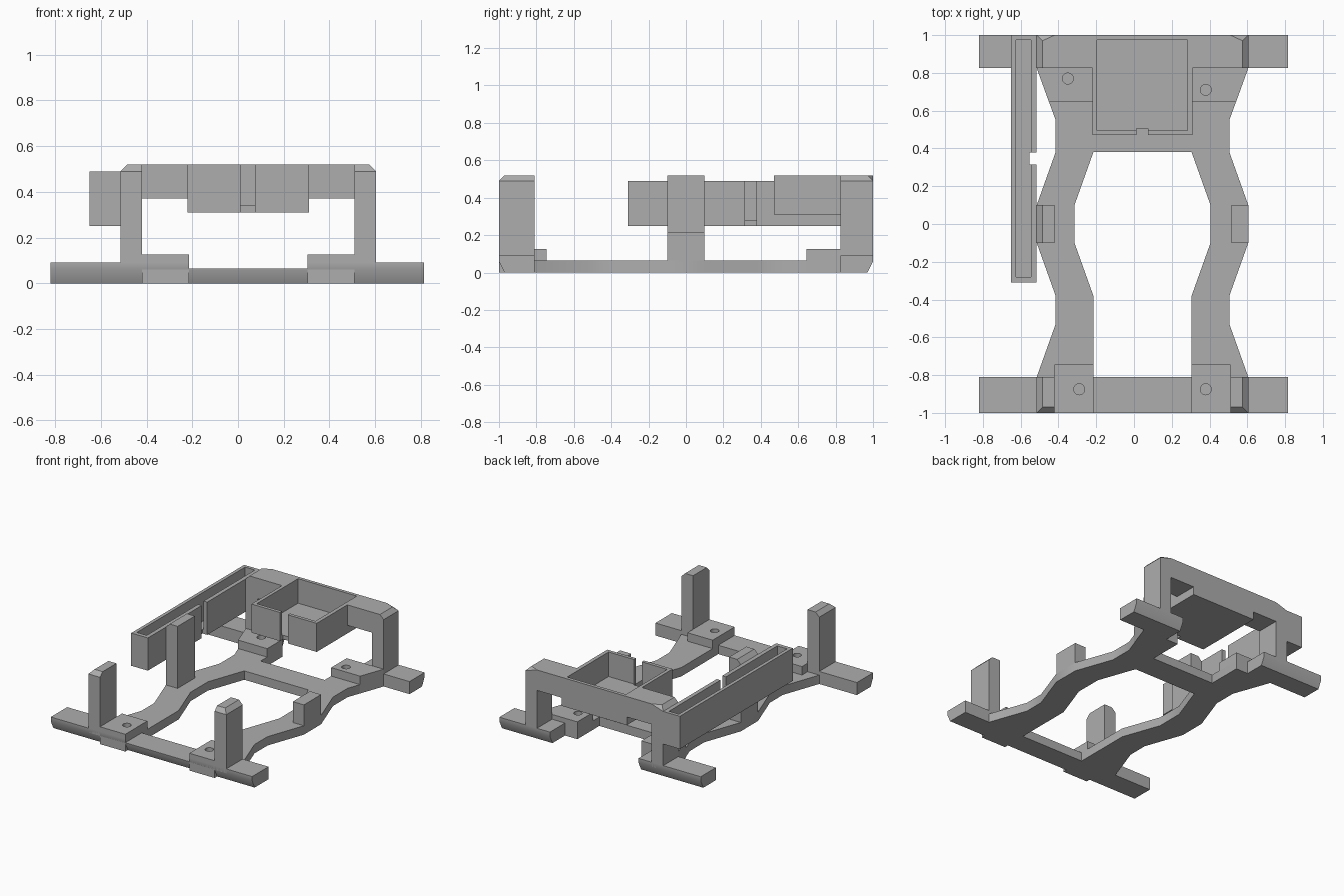
import bpy, bmesh, math

cube = bpy.data.objects.get("Cube")
if cube:
    bpy.data.objects.remove(cube, do_unlink=True)

grey = bpy.data.materials.new("mid grey")
grey.use_nodes = True
colour = (0.42, 0.42, 0.42, 1)
grey.diffuse_color = colour
grey.node_tree.nodes["Principled BSDF"].inputs["Base Color"].default_value = colour

MID = 0.045                      # symmetry line of the frame
SIDES = (("right", lambda x: x), ("left", lambda x: 2 * MID - x))


def finish(name, bm):
    bmesh.ops.recalc_face_normals(bm, faces=bm.faces)
    mesh = bpy.data.meshes.new(name)
    bm.to_mesh(mesh)
    bm.free()
    mesh.materials.append(grey)
    obj = bpy.data.objects.new(name, mesh)
    bpy.context.collection.objects.link(obj)
    return obj


def hull(name, points):
    """Convex solid around the points."""
    bm = bmesh.new()
    verts = [bm.verts.new(p) for p in points]
    bmesh.ops.convex_hull(bm, input=verts)
    bmesh.ops.dissolve_limit(bm, angle_limit=0.01, verts=bm.verts, edges=bm.edges)
    return finish(name, bm)


def rect(x0, x1, y0, y1, z):
    return [(x, y, z) for x in (x0, x1) for y in (y0, y1)]


def box(name, x0, x1, y0, y1, z0, z1):
    return hull(name, rect(x0, x1, y0, y1, z0) + rect(x0, x1, y0, y1, z1))


def slab(name, outline, height):
    """Flat plate raised from an outline on the ground."""
    bm = bmesh.new()
    face = bm.faces.new([bm.verts.new((x, y, 0)) for x, y in outline])
    top = bmesh.ops.extrude_face_region(bm, geom=[face])["geom"]
    for v in top:
        if isinstance(v, bmesh.types.BMVert):
            v.co.z = height
    return finish(name, bm)


def cut(targets, cutter):
    for obj in targets:
        mod = obj.modifiers.new("cut", 'BOOLEAN')
        mod.operation = 'DIFFERENCE'
        mod.solver = 'EXACT'
        mod.object = cutter
        bpy.context.view_layer.objects.active = obj
        bpy.ops.object.modifier_apply(modifier=mod.name)
    bpy.data.objects.remove(cutter, do_unlink=True)


def foot_bar(name, x0, x1, outer, inner, height):
    """Bar along x whose outer lower edge is bevelled."""
    s = 1 if outer > 0 else -1
    section = [(inner, 0), (outer - s * 0.03, 0), (outer, 0.06), (outer, height), (inner, height)]
    return hull(name, [(x, y, z) for x in (x0, x1) for y, z in section])


# Foot bars at both ends
foot_bar("front_bar_right", -0.82, -0.215, -1, -0.81, 0.092)
foot_bar("front_bar_middle", -0.215, 0.305, -1, -0.81, 0.065)
foot_bar("front_bar_left", 0.305, 0.815, -1, -0.81, 0.092)
foot_bar("rear_bar_right", -0.82, -0.315, 1, 0.825, 0.092)
foot_bar("rear_bar_left", 0.405, 0.815, 1, 0.825, 0.092)

# Waisted side arms, mirrored across the frame
outer_edge = [(-0.515, -0.81), (-0.415, -0.53), (-0.415, -0.38), (-0.515, -0.1),
              (-0.515, 0.1), (-0.415, 0.38), (-0.415, 0.55), (-0.515, 0.825)]
inner_edge = [(-0.215, 0.825), (-0.215, 0.38), (-0.315, 0.1),
              (-0.315, -0.1), (-0.215, -0.38), (-0.215, -0.81)]
rear_pad = [(-0.45, 0.645), (-0.515, 0.825), (-0.215, 0.825), (-0.215, 0.645)]
pads = {}
for side, fx in SIDES:
    slab(side + "_arm", [(fx(x), y) for x, y in outer_edge + inner_edge], 0.065)
    # Mounting pads
    pads["rear_" + side] = slab("rear_pad_" + side, [(fx(x), y) for x, y in rear_pad], 0.127)
    pads["front_" + side] = box("front_pad_" + side, fx(-0.42), fx(-0.215), -1, -0.745, 0, 0.127)
    # Front posts with bevelled tops
    a, b, c = fx(-0.515), fx(-0.42), fx(-0.485)
    hull("front_post_" + side, rect(a, b, -1, -0.81, 0.06) + rect(a, b, -1, -0.81, 0.49)
         + rect(c, b, -0.97, -0.81, 0.52))
    # Rear posts
    box("rear_post_" + side, a, b, 0.825, 1, 0.06, 0.45)

box("cross_member", -0.215, 0.305, 0.38, 0.57, 0, 0.065)

# Screw holes in the pads
holes = {"front_right": (-0.29, -0.875), "front_left": (0.38, -0.875),
         "rear_right": (-0.35, 0.77), "rear_left": (0.38, 0.71)}
for key, (x, y) in holes.items():
    ring = [(x + 0.029 * math.cos(t * math.tau / 24), y + 0.029 * math.sin(t * math.tau / 24), z)
            for t in range(24) for z in (0.05, 0.2)]
    cut([pads[key]], hull("hole_cutter", ring))

# Middle posts: tall on the right, short on the left
hull("middle_post_right", rect(-0.515, -0.42, -0.1, 0.1, 0) + rect(-0.515, -0.42, -0.1, 0.1, 0.49)
     + rect(-0.485, -0.42, -0.1, 0.1, 0.52))
box("middle_post_left", 0.515, 0.605, -0.1, 0.1, 0, 0.218)

# Rear beam with bevelled ends and clipped back corners
beam_top = [(fx(x), y, 0.52) for _, fx in SIDES
            for x, y in ((-0.485, 0.825), (-0.485, 0.97), (-0.42, 1))]
beam = hull("rear_beam", rect(-0.515, 0.605, 0.825, 1, 0.37)
            + rect(-0.515, 0.605, 0.825, 1, 0.49) + beam_top)

# Square tray let into the beam
tray = box("square_tray", -0.22, 0.31, 0.47, 1, 0.31, 0.52)
cut([tray, beam], box("pocket_cutter", -0.195, 0.282, 0.495, 0.975, 0.34, 0.6))
cut([tray], box("notch_cutter", 0.012, 0.075, 0.4, 0.505, 0.2, 0.6))

# Long narrow tray on the right side
long_tray = box("long_tray", -0.65, -0.515, -0.31, 1, 0.25, 0.49)
cut([long_tray], box("pocket_cutter", -0.625, -0.545, -0.28, 0.975, 0.28, 0.6))
cut([long_tray], box("notch_cutter", -0.552, -0.45, 0.315, 0.378, 0.2, 0.6))

# Smooth shading over the shallow bends only
bpy.ops.object.select_all(action='DESELECT')
for obj in bpy.context.collection.objects:
    if obj.type == 'MESH':
        obj.select_set(True)
        bpy.context.view_layer.objects.active = obj
bpy.ops.object.shade_smooth_by_angle(angle=math.radians(30))
